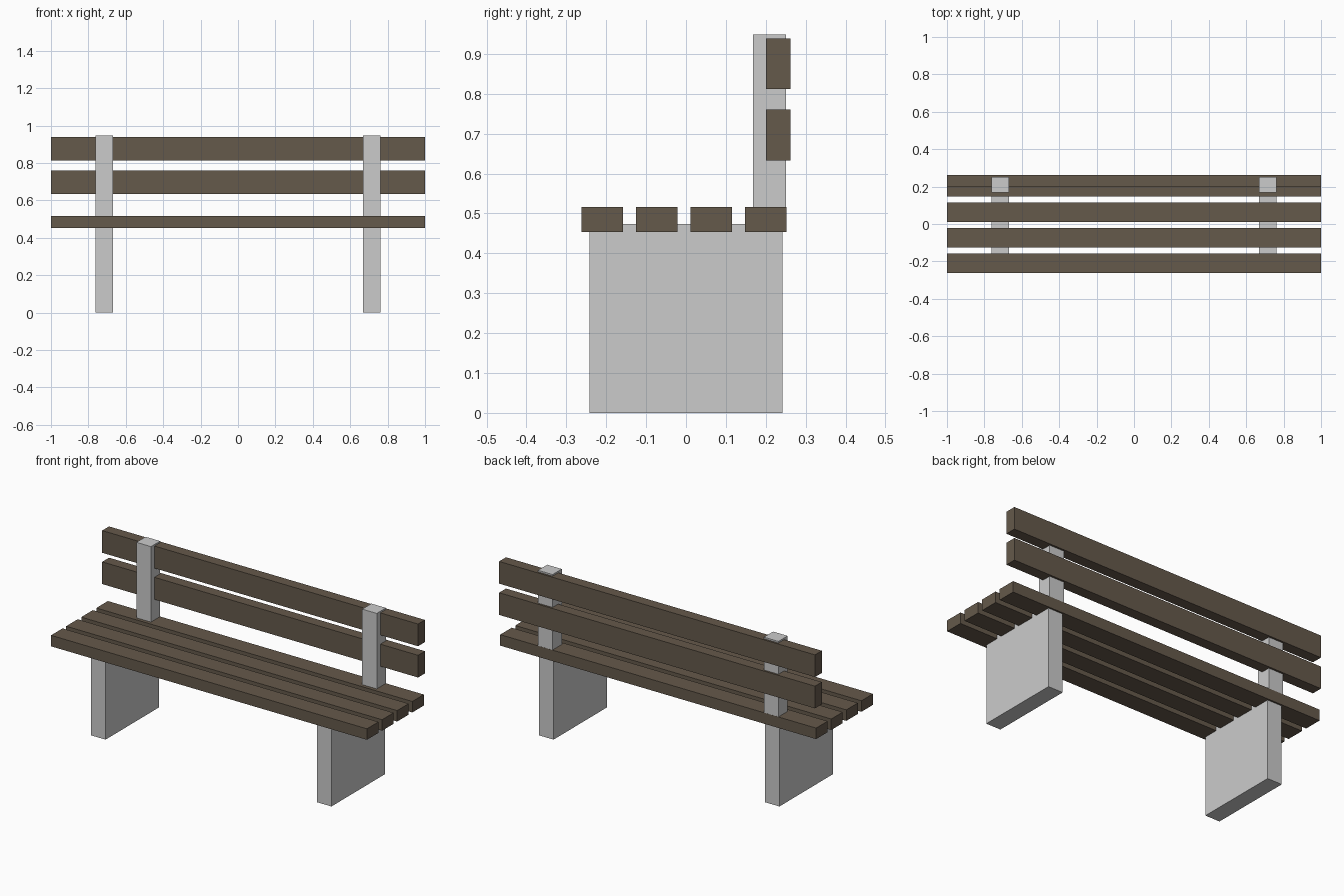
import bpy
from mathutils import Matrix, Vector
import bmesh

if "Cube" in bpy.data.objects:
    bpy.data.objects.remove(bpy.data.objects["Cube"])

wood = bpy.data.materials.new("wood")
wood.diffuse_color = (0.13, 0.10, 0.07, 1)
wood.use_nodes = True
wood.node_tree.nodes["Principled BSDF"].inputs["Base Color"].default_value = wood.diffuse_color


def box(name, x, y, z, mat=None):
    """Box spanning the given (min, max) ranges."""
    size = Vector((x[1] - x[0], y[1] - y[0], z[1] - z[0]))
    centre = Vector((sum(x), sum(y), sum(z))) / 2
    bm = bmesh.new()
    bmesh.ops.create_cube(bm, size=1, matrix=Matrix.Diagonal(size).to_4x4())
    mesh = bpy.data.meshes.new(name)
    bm.to_mesh(mesh)
    bm.free()
    if mat:
        mesh.materials.append(mat)
    obj = bpy.data.objects.new(name, mesh)
    obj.location = centre
    bpy.context.collection.objects.link(obj)
    return obj


# Seat slats
for i in range(4):
    y0 = -0.262 + i * 0.1365
    box(f"seat_slat_{i + 1}", (-1, 1), (y0, y0 + 0.104), (0.453, 0.516), wood)

# Backrest slats
for i, z0 in enumerate((0.633, 0.812)):
    box(f"back_slat_{i + 1}", (-1, 1), (0.2, 0.262), (z0, z0 + 0.127), wood)

# Slab legs and the posts that carry the backrest
for side, cx in (("left", -0.715), ("right", 0.715)):
    x = (cx - 0.046, cx + 0.046)
    box(f"{side}_leg", x, (-0.242, 0.242), (0, 0.474))
    box(f"{side}_back_post", x, (0.168, 0.251), (0.474, 0.948))
